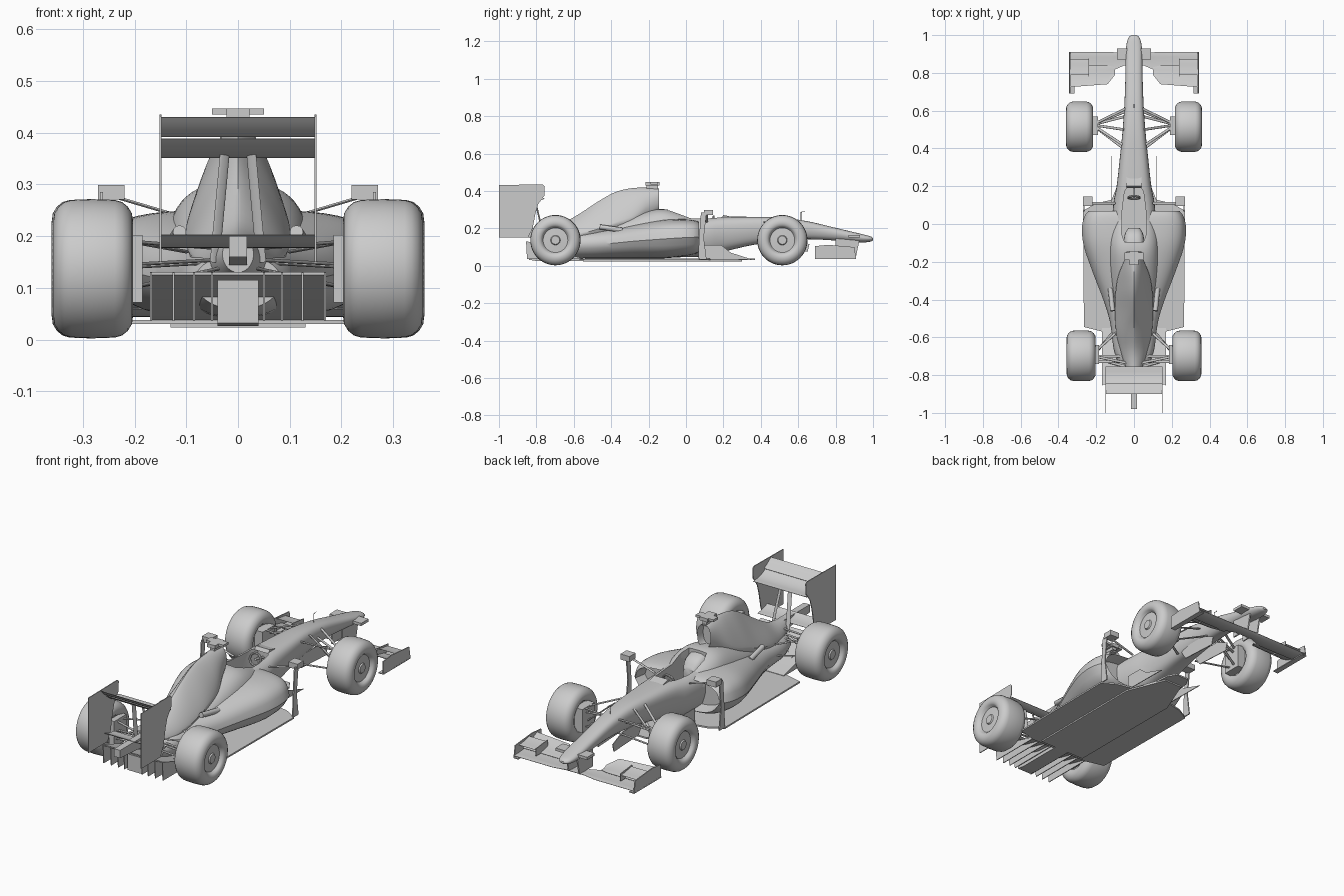
import bpy, bmesh, math
from mathutils import Vector

if "Cube" in bpy.data.objects:
    bpy.data.objects.remove(bpy.data.objects["Cube"])

grey = bpy.data.materials.new("light grey")
grey.diffuse_color = (0.6, 0.6, 0.6, 1)
grey.use_nodes = True
grey.node_tree.nodes["Principled BSDF"].inputs["Base Color"].default_value = grey.diffuse_color


def finish(name, bm):
    bmesh.ops.recalc_face_normals(bm, faces=bm.faces)
    me = bpy.data.meshes.new(name)
    bm.to_mesh(me)
    bm.free()
    me.materials.append(grey)
    ob = bpy.data.objects.new(name, me)
    bpy.context.collection.objects.link(ob)
    return ob


def skin(name, rings, inlet=None):
    """Closed tube through rings; inlet = (inset, depth) sinks the first cap."""
    bm = bmesh.new()
    vs = [[bm.verts.new(p) for p in r] for r in rings]
    n = len(rings[0])
    for a, b in zip(vs, vs[1:]):
        for i in range(n):
            bm.faces.new((a[i], a[(i + 1) % n], b[(i + 1) % n], b[i]))
    cap = bm.faces.new(vs[0])
    bm.faces.new(vs[-1])
    bm.normal_update()
    if inlet:
        bmesh.ops.inset_region(bm, faces=[cap], thickness=inlet[0])
        for v in cap.verts:
            v.co.y -= inlet[1]
    return finish(name, bm)


def spline(rows, k=4):
    """Smooth interpolation between parameter rows."""
    out = []
    for i in range(len(rows) - 1):
        p = [rows[max(0, min(len(rows) - 1, i + d))] for d in (-1, 0, 1, 2)]
        for s in range(k):
            t = s / k
            out.append([0.5 * (2 * b + (c - a) * t + (2 * a - 5 * b + 4 * c - d) * t * t
                               + (3 * b - a - 3 * c + d) * t ** 3) for a, b, c, d in zip(*p)])
    return out + [list(rows[-1])]


def body(name, rows, under=0.0, taper=0.0, inlet=None, cx=0.0):
    """Rows: y, half width, bottom z, top z, squareness."""
    rings = []
    for y, w, z0, z1, e in spline(rows):
        ring = []
        for i in range(40):
            a = 2 * math.pi * i / 40
            c, s = math.cos(a), math.sin(a)
            c = math.copysign(abs(c) ** (2 / e), c)
            s = math.copysign(abs(s) ** (2 / e), s)
            x = w * c * (1 - under * max(0, -s) - taper * max(0, s))
            ring.append((cx + x, y, (z0 + z1) / 2 + s * (z1 - z0) / 2))
        rings.append(ring)
    return skin(name, rings, inlet)


def plate(name, pts, axis, a, b):
    """Flat outline extruded from a to b along x or z."""
    return skin(name, [[(h, u, v) if axis == 'x' else (u, v, h) for u, v in pts] for h in (a, b)])


def box(name, c, s):
    x, y, z = (v / 2 for v in s)
    return plate(name, [(c[0] + i * x, c[1] + j * y) for i, j in ((-1, -1), (1, -1), (1, 1), (-1, 1))],
                 'z', c[2] - z, c[2] + z)


def wing(name, ends, t=0.008, camber=0.008):
    """Aerofoil through ends: x, lead y, trail y, lead z, trail z."""
    rings = []
    for x, y0, y1, z0, z1 in ends:
        up, low = [], []
        for i in range(9):
            f = i / 8
            z = z0 + (z1 - z0) * f - camber * 4 * f * (1 - f)
            h = t * (math.sqrt(f) * (1 - f) * 1.3 + 0.08)
            up.append((x, y0 + (y1 - y0) * f, z + h))
            low.append((x, y0 + (y1 - y0) * f, z - h))
        rings.append(up + low[::-1])
    return skin(name, rings)


def strut(name, p, q, chord=0.014, thick=0.007):
    p, q = Vector(p), Vector(q)
    rot = (q - p).to_track_quat('Z', 'Y')
    ring = [Vector((chord / 2 * math.cos(a), thick / 2 * math.sin(a), 0))
            for a in (2 * math.pi * i / 12 for i in range(12))]
    return skin(name, [[e + rot @ v for v in ring] for e in (p, q)])


def wheel(name, s, y, xc, hw):
    """Tyre and disc turned about the axle, outer side first."""
    prof = [(hw - .012, .0), (hw - .012, .022), (hw - .018, .026), (hw - .02, .066), (hw - .008, .074),
            (hw - .003, .08), (hw, .092), (hw - .002, .107), (hw - .01, .12), (hw - .021, .129),
            (hw - .035, .133), (0, .1345)]
    prof += [(-x, r) for x, r in prof[-2:2:-1]] + [(-hw + .025, .03), (-hw + .025, 0)]
    rings = [[(s * (xc + x), y + max(r, .001) * math.cos(a), .137 + max(r, .001) * math.sin(a))
              for a in (2 * math.pi * i / 48 for i in range(48))] for x, r in prof]
    return skin(name, rings)


# Main shells
tub = body("nose_and_tub", [(1.0, .012, .136, .147, 2), (.985, .03, .129, .158, 2.3), (.93, .042, .125, .172, 2.6),
           (.8, .045, .135, .203, 2.8), (.65, .05, .142, .238, 3), (.5, .06, .132, .258, 3.2),
           (.35, .075, .11, .262, 3.4), (.2, .092, .075, .262, 3.4), (.1, .11, .05, .258, 3.2),
           (-.1, .125, .045, .265, 3)], under=.2)
pods = body("sidepods", [(.07, .24, .075, .235, 4), (.04, .262, .06, .245, 4), (-.02, .275, .05, .25, 3.8),
            (-.12, .265, .04, .247, 3.5), (-.27, .213, .04, .225, 3), (-.4, .163, .04, .2, 2.8),
            (-.52, .127, .04, .185, 2.8), (-.66, .108, .045, .17, 2.8), (-.73, .085, .06, .16, 2.6)],
            under=.2, taper=.08, inlet=(.014, .06))
rim = body("cockpit_surround", [(.12, .09, .12, .25, 3), (.04, .112, .12, .258, 3), (-.06, .132, .12, .292, 3),
           (-.14, .135, .12, .303, 3), (-.24, .13, .12, .285, 2.6), (-.36, .115, .12, .245, 2.4),
           (-.5, .08, .12, .2, 2.2)], taper=.2)
body("engine_cover", [(-.145, .038, .29, .412, 2.2), (-.2, .055, .22, .417, 1.8), (-.28, .085, .1, .416, 1.4),
     (-.37, .098, .06, .397, 1.2), (-.46, .1, .05, .35, 1.15), (-.57, .095, .06, .278, 1.3),
     (-.68, .07, .08, .22, 1.5), (-.8, .03, .13, .2, 2)], inlet=(.006, .04))

# Cockpit opening
cutter = plate("cockpit_cutter", [(-.03, .205), (-.05, .17), (-.062, .08), (-.066, -.05), (-.05, -.095),
               (.05, -.095), (.066, -.05), (.062, .08), (.05, .17), (.03, .205)], 'z', .15, .5)
cutter.hide_render = True
for ob in (tub, pods, rim):
    m = ob.modifiers.new("opening", 'BOOLEAN')
    m.operation, m.object, m.solver = 'DIFFERENCE', cutter, 'EXACT'
    bpy.context.view_layer.objects.active = ob
    bpy.ops.object.modifier_apply(modifier=m.name)
bpy.data.objects.remove(cutter)
body("headrest", [(-.02, .03, .17, .23, 3), (-.06, .05, .16, .275, 3), (-.15, .06, .16, .298, 3)])
bpy.ops.mesh.primitive_torus_add(major_radius=.03, minor_radius=.006, major_segments=24, minor_segments=8,
                                 location=(0, .14, .235), rotation=(math.radians(75), 0, 0))
bpy.context.object.name = "steering_wheel"
bpy.context.object.data.materials.append(grey)
strut("steering_column", (0, .14, .235), (0, .21, .22), .012, .012)
plate("wind_deflector", [(.19, .255), (.2, .272), (.25, .26)], 'x', -.04, .04)

# Floor, plank and diffuser
half = [(.265, -.545), (.27, .07), (.2, .11), (.11, .13), (.07, .24), (.06, .33), (.035, .37)]
plate("floor", [(.165, -.57)] + half + [(-x, y) for x, y in half[::-1]] + [(-.165, -.57)], 'z', .03, .038)
plate("plank", [(-.13, -.55), (.13, -.55), (.13, .1), (.05, .3), (-.05, .3), (-.13, .1)], 'z', .023, .031)
plate("diffuser_ramp", [(-.55, .034), (-.68, .065), (-.85, .125), (-.85, .131), (-.68, .073), (-.55, .04)],
      'x', -.17, .17)
plate("diffuser_centre", [(-.5, .026), (-.8, .026), (-.84, .032), (-.84, .115), (-.7, .08)], 'x', -.04, .04)

# Rear structure and wing
plate("crash_structure", [(-.7, .13), (-.7, .2), (-.98, .2), (-.98, .16), (-.85, .152)], 'x', -.017, .017)
wing("beam_wing", [(-.148, -.79, -.87, .183, .203), (.148, -.79, -.87, .183, .203)])
wing("rear_main_plane", [(-.148, -.755, -.855, .36, .388), (.148, -.755, -.855, .36, .388)], .01, .014)
wing("rear_flap", [(-.148, -.845, -.9, .392, .43), (.148, -.845, -.9, .392, .43)], .007, .005)

# Onboard camera and antenna
box("camera_stalk", (0, -.18, .42), (.025, .06, .035))
box("camera_pod", (0, -.17, .441), (.1, .04, .012))
box("camera_body", (0, -.18, .438), (.045, .075, .018))
strut("antenna", (0, .615, .235), (0, .615, .287), .003, .003)
strut("antenna_tip", (0, .615, .287), (0, .635, .29), .003, .003)

# Front wing
wing("front_main_plane", [(-.342, .91, .81, .05, .06), (-.12, .91, .81, .05, .06), (-.05, .905, .84, .055, .057),
     (.05, .905, .84, .055, .057), (.12, .91, .81, .05, .06), (.342, .91, .81, .05, .06)], .009, .005)
box("nose_camera_bar", (0, .9, .158), (.18, .06, .014))

for s, side in ((1, "right"), (-1, "left")):
    def sl(name, pts, x, t=.004):
        return plate(side + "_" + name, pts, 'x', s * x - t / 2, s * x + t / 2)

    def link(name, p, q, c=.014, t=.007):
        return strut(side + "_" + name, (s * p[0], *p[1:]), (s * q[0], *q[1:]), c, t)

    # Wheels and brake ducts
    wheel(side + "_front_wheel", s, .515, .288, .072)
    wheel(side + "_rear_wheel", s, -.698, .28, .077)
    box(side + "_front_brake_duct", (s * .212, .52, .137), (.045, .1, .12))
    box(side + "_rear_brake_duct", (s * .2, -.69, .137), (.03, .1, .13))

    # Front wing parts
    sl("front_endplate", [(.69, .038), (.69, .105), (.76, .112), (.9, .1), (.91, .038)], .34, .005)
    box(side + "_front_footplate", (s * .329, .8, .04), (.028, .22, .005))
    wing(side + "_front_flap", [(s * .1, .83, .79, .064, .075), (s * .14, .84, .74, .064, .098),
         (s * .338, .84, .725, .064, .103)], .007, .008)
    wing(side + "_cascade", [(s * .24, .87, .79, .09, .106), (s * .338, .87, .79, .09, .106)], .005, .004)
    sl("cascade_plate", [(.78, .062), (.78, .11), (.875, .1), (.875, .062)], .24)
    sl("nose_pylon", [(.8, .055), (.91, .055), (.93, .15), (.8, .16)], .03, .007)

    # Rear wing parts
    sl("rear_endplate", [(-1, .15), (-1, .432), (-.765, .435), (-.755, .425), (-.757, .375), (-.79, .33),
       (-.805, .28), (-.82, .2), (-.845, .15)], .15)
    link("wing_post", (.045, -.76, .15), (.025, -.81, .365), .02, .005)
    for x in (.05, .085, .125, .168):
        sl("diffuser_strake", [(-.56, .036), (-.85, .036), (-.855, .13), (-.7, .08)], x)

    # Front suspension
    for name, p, z in (("upper_front_arm", (.045, .61, .225), .185), ("upper_rear_arm", (.06, .42, .235), .185),
                       ("lower_front_arm", (.035, .6, .15), .09), ("lower_rear_arm", (.055, .4, .13), .09),
                       ("track_rod", (.045, .57, .2), .165), ("push_rod", (.055, .5, .24), .1)):
        link("front_" + name, p, (.22, .525, z))
    # Rear suspension
    for name, p, q in (("upper_front_arm", (.1, -.58, .17), (.21, -.68, .19)),
                       ("upper_rear_arm", (.02, -.74, .175), (.21, -.7, .19)),
                       ("lower_front_arm", (.1, -.56, .12), (.21, -.69, .1)),
                       ("lower_rear_arm", (.025, -.76, .14), (.21, -.71, .1)),
                       ("toe_link", (.025, -.73, .155), (.21, -.73, .145)),
                       ("drive_shaft", (.03, -.7, .15), (.21, -.7, .14))):
        link("rear_" + name, p, q)

    # Mirrors, vanes and exhausts
    box(side + "_mirror", (s * .245, .12, .285), (.052, .05, .028))
    link("mirror_stay", (.1, .11, .235), (.235, .11, .275), .014, .006)
    sl("sidepod_vane", [(.065, .035), (.11, .035), (.095, .15), (.11, .285), (.08, .285), (.07, .15)], .264, .006)
    sl("bargeboard", [(.1, .035), (.36, .032), (.24, .07), (.19, .11), (.1, .11)], .12)
    sl("turning_vane", [(.42, .13), (.45, .085), (.65, .075), (.66, .115), (.58, .15), (.45, .15)], .045)
    strut(side + "_exhaust", (s * .125, -.34, .19), (s * .113, -.46, .208), .026, .026)

# Smooth shading with crisp edges
bpy.ops.object.select_all(action='DESELECT')
for ob in bpy.context.scene.objects:
    ob.select_set(True)
    bpy.context.view_layer.objects.active = ob
bpy.ops.object.shade_smooth_by_angle(angle=math.radians(35))
